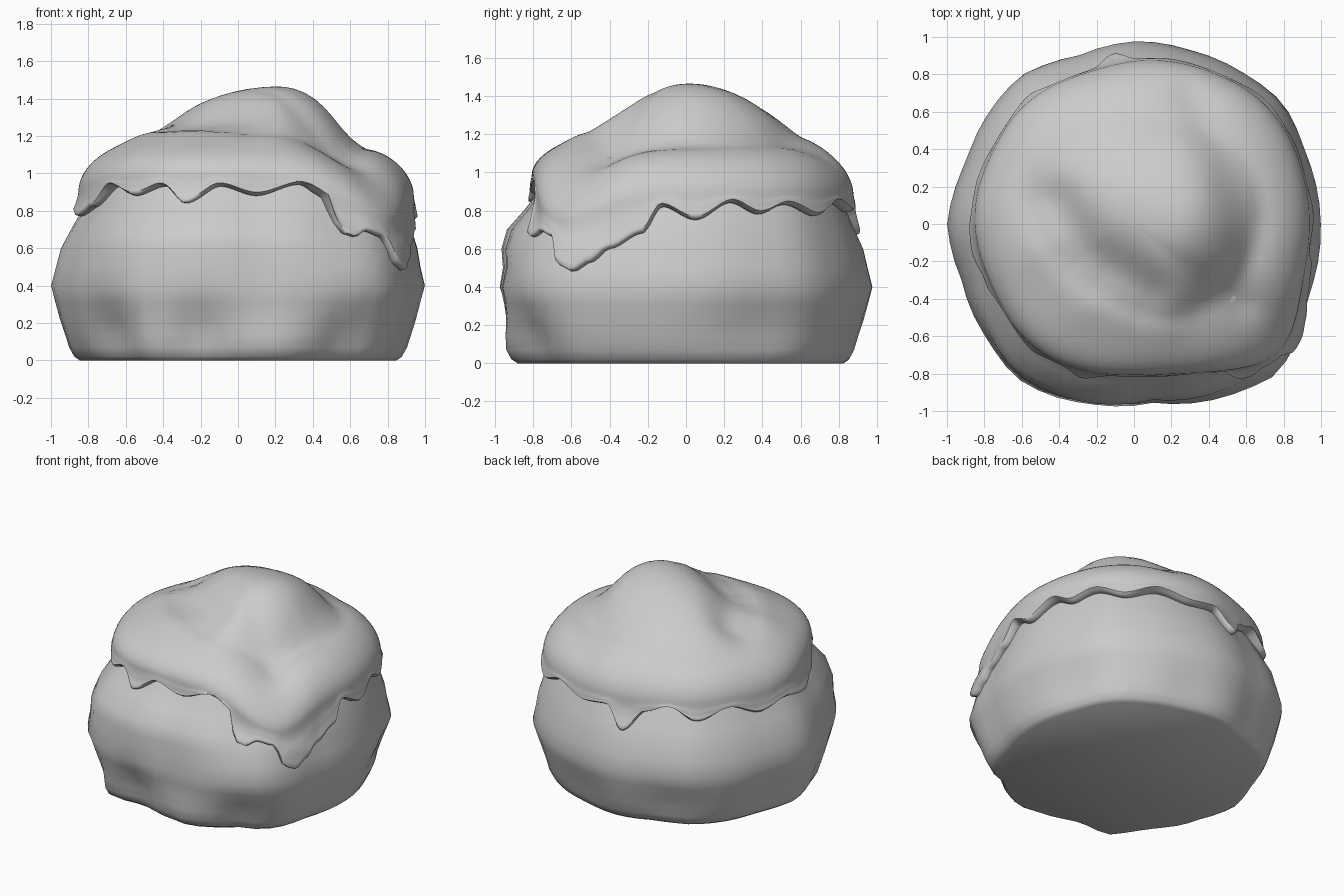
import bpy
import bmesh
from math import sin, cos, exp, hypot, radians, degrees, tau
from mathutils import Vector

start_cube = bpy.data.objects.get("Cube")
if start_cube:
    bpy.data.objects.remove(start_cube)

clay = bpy.data.materials.new("light_grey_clay")
clay.use_nodes = True
GREY = (0.6, 0.6, 0.6, 1.0)
clay.diffuse_color = GREY
clay.node_tree.nodes["Principled BSDF"].inputs["Base Color"].default_value = GREY

# Widest outline of the bun: angle in degrees, radius
OUTLINE = [(0, 1.0), (23, 1.0), (39, 1.03), (53, 1.0), (72, .98), (88, .98),
           (108, .95), (127, 1.0), (142, .98), (159, .96), (180, 1.0), (198, .97),
           (217, 1.0), (232, 1.04), (258, .995), (276, .96), (299, 1.05),
           (313, 1.11), (323, 1.08), (337, 1.01)]
# Bun profile: height, share of the widest radius
PROFILE = [(0, .85), (.02, .88), (.07, .91), (.2, .955), (.4, 1.0), (.6, .945),
           (.8, .835), (.95, .76), (1.08, .6)]
# Lower edge of the icing: angle, height
DRIPS = [(3, .77), (15, .86), (24, .8), (34, .85), (46, .79), (60, .86), (75, .81),
         (88, .83), (97, .69), (106, .82), (117, .87), (130, .79), (145, .85),
         (160, .78), (175, .82), (190, .79), (203, .84), (215, .95), (230, .9),
         (241, .95), (251, .86), (263, .95), (277, .9), (294, .96), (301, .9),
         (304, .7), (308, .68), (312, .71), (318, .68), (322, .53), (326, .5),
         (331, .55), (336, .62), (346, .7), (352, .84)]
# Hollows on the bun (bumps if negative): angle, height, spread, depth
HOLLOWS = [(257, .16, 8, .07), (224, .15, 11, .07), (307, .12, 8, .07),
           (25, .18, 22, .04), (75, .15, 15, .03), (120, .15, 14, .04),
           (165, .15, 14, .03), (308, .74, 13, .05), (281, .04, 13, -.07),
           (241, .04, 6, -.05)]


def lookup(table, value, period=None, smooth=True):
    """Ease between the neighbouring entries of a table."""
    if period:
        value %= period
        table = [(table[-1][0] - period, table[-1][1])] + table
        table = table + [(table[1][0] + period, table[1][1])]
    for (a, va), (b, vb) in zip(table, table[1:]):
        if value <= b:
            t = max(0, (value - a) / (b - a))
            if smooth:
                t = t * t * (3 - 2 * t)
            return va + (vb - va) * t
    return table[-1][1]


def bun_radius(angle, z):
    deg = degrees(angle)
    share = lookup(PROFILE, z, smooth=False)
    # Steep front shoulder, fuller right-hand side
    share += .07 * max(0, cos(angle - radians(260))) ** 2 * exp(-((z - .69) / .13) ** 2)
    share += .07 * max(0, cos(angle - .3)) * exp(-((z - .85) / .2) ** 2)
    radius = lookup(OUTLINE, deg, 360, smooth=False) * share
    for where, height, spread, depth in HOLLOWS:
        turn = (deg - where + 180) % 360 - 180
        radius -= depth * exp(-(turn / spread) ** 2 - ((z - height) / .16) ** 2)
    return radius


def fold(x, y, path, width, height):
    """Soft ridge (or groove, if height is negative) along a path."""
    p = Vector((x, y))
    gap = 9
    for a, b in zip(path, path[1:]):
        a, b = Vector(a), Vector(b)
        t = min(1, max(0, (p - a).dot(b - a) / (b - a).length_squared))
        gap = min(gap, (p - a.lerp(b, t)).length)
    return height * exp(-(gap / width) ** 2)


def swirl(x, y):
    """Extra height of the swirled mound on the icing."""
    dx, dy = x - .22, y - .01
    along, across = -.92 * dx + .39 * dy, .39 * dx + .92 * dy
    d = hypot(along / (.85 if along > 0 else .45), across / .53)
    z = .265 * max(0, 1 - d * d) ** 1.25
    z += fold(x, y, [(-.42, .12), (-.25, -.15), (.08, -.36)], .12, -.05)
    z += fold(x, y, [(-.45, -.15), (-.25, -.4), (.15, -.48)], .17, .045)
    z += fold(x, y, [(.3, .7), (.48, .35), (.6, 0), (.6, -.4)], .11, -.04)
    z += fold(x, y, [(.3, .45), (.2, .6), (-.1, .6)], .2, .03)
    return z


def loft(name, rings, close_start, close_end):
    """Skin a stack of rings of points; optionally close the ends."""
    bm = bmesh.new()
    loops = [[bm.verts.new(p) for p in ring] for ring in rings]
    for low, high in zip(loops, loops[1:]):
        for i in range(len(low)):
            j = (i + 1) % len(low)
            bm.faces.new((low[i], low[j], high[j], high[i]))
    if close_start:
        bm.faces.new(loops[0][::-1])
    if close_end:
        bm.faces.new(loops[-1])
    bmesh.ops.recalc_face_normals(bm, faces=bm.faces)
    mesh = bpy.data.meshes.new(name)
    bm.to_mesh(mesh)
    bm.free()
    mesh.materials.append(clay)
    obj = bpy.data.objects.new(name, mesh)
    bpy.context.collection.objects.link(obj)
    bpy.ops.object.select_all(action="DESELECT")
    obj.select_set(True)
    bpy.context.view_layer.objects.active = obj
    bpy.ops.object.shade_smooth_by_angle(angle=radians(60))


def polar(radius, angle, z):
    return (radius * cos(angle), radius * sin(angle), z)


# Bun: rough lump with a flat base
SIDES = 60
levels = [0, .02, .07, .14, .22, .31, .4, .5, .6, .7, .8, .88, .95, 1.02, 1.08]
bun_rings = [[polar(bun_radius(tau * i / SIDES, z), tau * i / SIDES, z)
              for i in range(SIDES)] for z in levels]
loft("bun", bun_rings, True, True)

# Icing: swirled dome, dripping skirt, rounded lip tucked into the bun
SIDES = 240
DOME, SKIRT = 26, 10


def icing_column(angle):
    deg = degrees(angle)
    edge = lookup(DRIPS, deg, 360)
    # The dome slumps towards the big drip
    sag = exp(-((deg - 320) / 17) ** 2)
    # Belt: widest line of the dome, a little higher along the front
    belt = .88 + .11 * max(0, -sin(angle + .25)) - .17 * sag
    rim = sum(bun_radius(angle + radians(k * 4), belt - .07) for k in range(-3, 4)) / 7 + .045
    power = 3.8 - 1.3 * sag
    column = []
    for k in range(DOME):
        u = sin((k + .3) / (DOME - 1 + .3) * tau / 4)
        x, y, _ = polar(rim * u, angle, 0)
        z = belt + (1.2 - belt) * (1 - u ** power) ** (.53 + .12 * sag)
        column.append((x, y, z + swirl(x, y) * (1 - u ** 6)))
    for k in range(1, SKIRT + 1):
        t = k / SKIRT
        z = belt + (edge - belt) * t
        follow = bun_radius(angle, z) + .03 + .012 * t
        # Hang straight down until the bun pushes the icing outward
        hang = (follow + rim + hypot(follow - rim, .03)) / 2
        column.append(polar(rim + (hang - rim) * min(1, 2 * t), angle, z))
    for out, drop in ((.035, .014), (.01, .02), (-.04, .01)):
        column.append(polar(bun_radius(angle, edge - drop) + out, angle, edge - drop))
    return column


columns = [icing_column(tau * i / SIDES) for i in range(SIDES)]
loft("icing", list(zip(*columns)), True, False)
